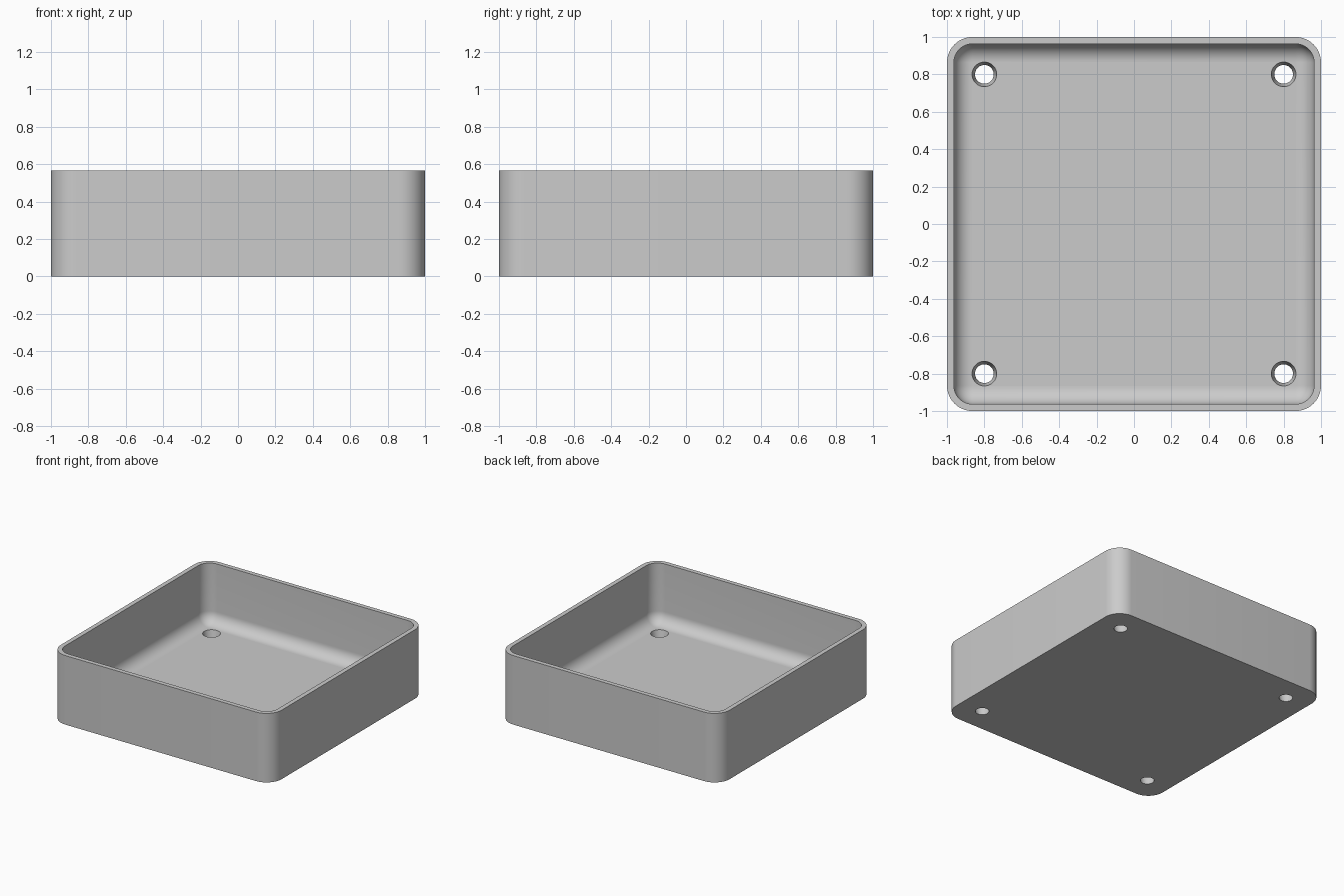
import bpy, bmesh
from math import sin, cos, pi, radians

cube = bpy.data.objects.get("Cube")
if cube:
    bpy.data.objects.remove(cube, do_unlink=True)

HEIGHT, FLOOR, WALL = 0.565, 0.076, 0.037
CORNER, FILLET = 0.137, 0.097
STEPS = 12

grey = bpy.data.materials.new("light grey")
grey.use_nodes = True
colour = (0.6, 0.6, 0.6, 1)
grey.diffuse_color = colour
grey.node_tree.nodes["Principled BSDF"].inputs["Base Color"].default_value = colour


def rounded_ring(bm, half, radius, z):
    """Vertices of a rounded square, counter-clockwise."""
    ring = []
    for k, (sx, sy) in enumerate([(1, 1), (-1, 1), (-1, -1), (1, -1)]):
        for i in range(STEPS + 1):
            a = (k + i / STEPS) * pi / 2
            ring.append(bm.verts.new((sx * (half - radius) + radius * cos(a),
                                      sy * (half - radius) + radius * sin(a), z)))
    return ring


def make_object(name, bm):
    bmesh.ops.recalc_face_normals(bm, faces=bm.faces)
    mesh = bpy.data.meshes.new(name)
    bm.to_mesh(mesh)
    bm.free()
    mesh.materials.append(grey)
    obj = bpy.data.objects.new(name, mesh)
    bpy.context.collection.objects.link(obj)
    return obj


# Tray: outer wall, rim, inner wall, then the fillet down to the floor
bm = bmesh.new()
inner, inner_corner = 1 - WALL, CORNER - WALL
rings = [rounded_ring(bm, 1, CORNER, 0),
         rounded_ring(bm, 1, CORNER, HEIGHT),
         rounded_ring(bm, inner, inner_corner, HEIGHT)]
for i in range(STEPS + 1):
    a = i / STEPS * pi / 2
    inset = FILLET * (1 - cos(a))
    rings.append(rounded_ring(bm, inner - inset, inner_corner - inset,
                              FLOOR + FILLET * (1 - sin(a))))
for low, high in zip(rings, rings[1:]):
    for i in range(len(low)):
        j = (i + 1) % len(low)
        bm.faces.new((low[i], low[j], high[j], high[i]))
bm.faces.new(rings[0][::-1])
bm.faces.new(rings[-1])
tray = make_object("tray", bm)

# Tapered screw holes through the floor near each corner
bm = bmesh.new()
for x in (-0.8, 0.8):
    for y in (-0.8, 0.8):
        cone = bmesh.ops.create_cone(bm, cap_ends=True, segments=48, depth=FLOOR * 2,
                                     radius1=0.042, radius2=0.074)
        bmesh.ops.translate(bm, verts=cone["verts"], vec=(x, y, FLOOR / 2))
cutter = make_object("hole_cutter", bm)
cutter.hide_render = True

cut = tray.modifiers.new("screw holes", "BOOLEAN")
cut.object = cutter
cut.operation = "DIFFERENCE"
cut.solver = "EXACT"

bpy.ops.object.select_all(action="DESELECT")
tray.select_set(True)
bpy.context.view_layer.objects.active = tray
bpy.ops.object.modifier_apply(modifier=cut.name)
bpy.data.objects.remove(cutter, do_unlink=True)
bpy.ops.object.shade_smooth_by_angle(angle=radians(30))
